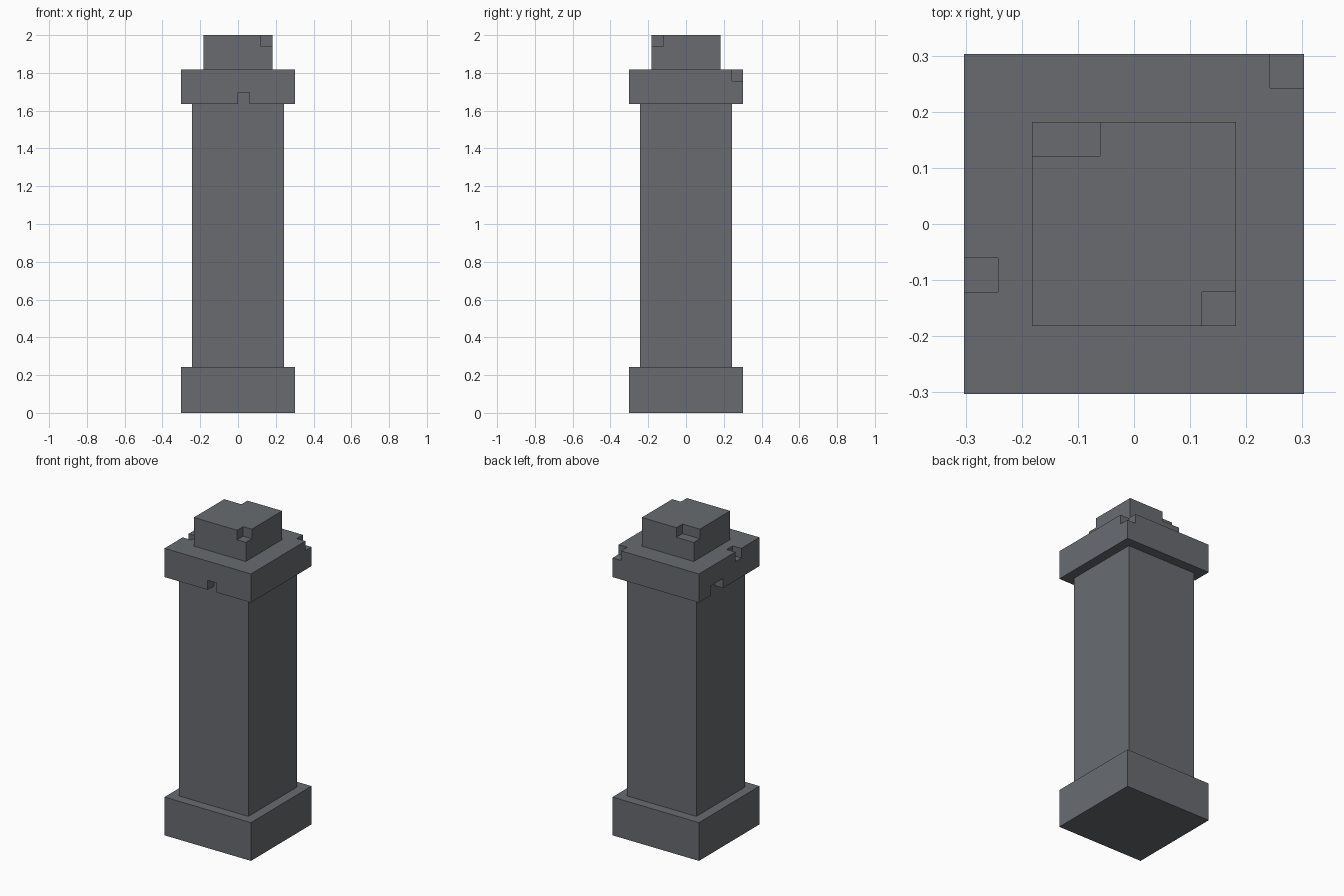
import bpy

U = 2 / 33  # one block unit; the pillar is 33 units tall
EXTRA = 0.5  # how far a cutter overshoots the outer surface

cube = bpy.data.objects.get("Cube")
if cube:
    bpy.data.objects.remove(cube, do_unlink=True)

stone = bpy.data.materials.new("dark_grey_stone")
stone.use_nodes = True
colour = (0.14, 0.148, 0.163, 1)
stone.diffuse_color = colour
bsdf = stone.node_tree.nodes["Principled BSDF"]
bsdf.inputs["Base Color"].default_value = colour
bsdf.inputs["Roughness"].default_value = 0.9


def box(name, low, high):
    """Box between two corners given in block units."""
    centre = [(a + b) / 2 * U for a, b in zip(low, high)]
    bpy.ops.mesh.primitive_cube_add(size=1, location=centre)
    obj = bpy.context.object
    obj.name = name
    obj.scale = [(b - a) * U for a, b in zip(low, high)]
    bpy.ops.object.transform_apply(location=False, rotation=False, scale=True)
    obj.data.materials.append(stone)
    return obj


def tier(name, half, bottom, top, chips=()):
    """Square block with chipped edges; chips are (low, high) corners."""
    low, high = (-half, -half, bottom), (half, half, top)
    block = box(name, low, high)
    for chip_low, chip_high in chips:
        # Push cutter sides that lie on the surface outwards
        cut_low = [c - EXTRA if c == a else c for c, a in zip(chip_low, low)]
        cut_high = [c + EXTRA if c == b else c for c, b in zip(chip_high, high)]
        cutter = box("chip_cutter", cut_low, cut_high)
        cutter.hide_render = True
        mod = block.modifiers.new("chip", 'BOOLEAN')
        mod.operation = 'DIFFERENCE'
        mod.solver = 'EXACT'
        mod.object = cutter
        bpy.context.view_layer.objects.active = block
        bpy.ops.object.modifier_apply(modifier=mod.name)
        bpy.data.objects.remove(cutter, do_unlink=True)
    return block


# Plain base and shaft
tier("base", 5, 0, 4)
tier("shaft", 4, 4, 27)

# Capital, chipped on its upper and lower edges
tier("capital", 5, 27, 30, [
    ((4, 4, 29), (5, 5, 30)),      # back corner, upper
    ((-5, -2, 29), (-4, -1, 30)),  # side, upper
    ((0, -5, 27), (1, -4, 28)),    # front, lower
    ((-5, 1, 27), (-4, 3, 28)),    # side, lower
])

# Top block, chipped on two opposite corners
tier("top_block", 3, 30, 33, [
    ((2, -3, 32), (3, -2, 33)),
    ((-3, 2, 32), (-1, 3, 33)),
])
